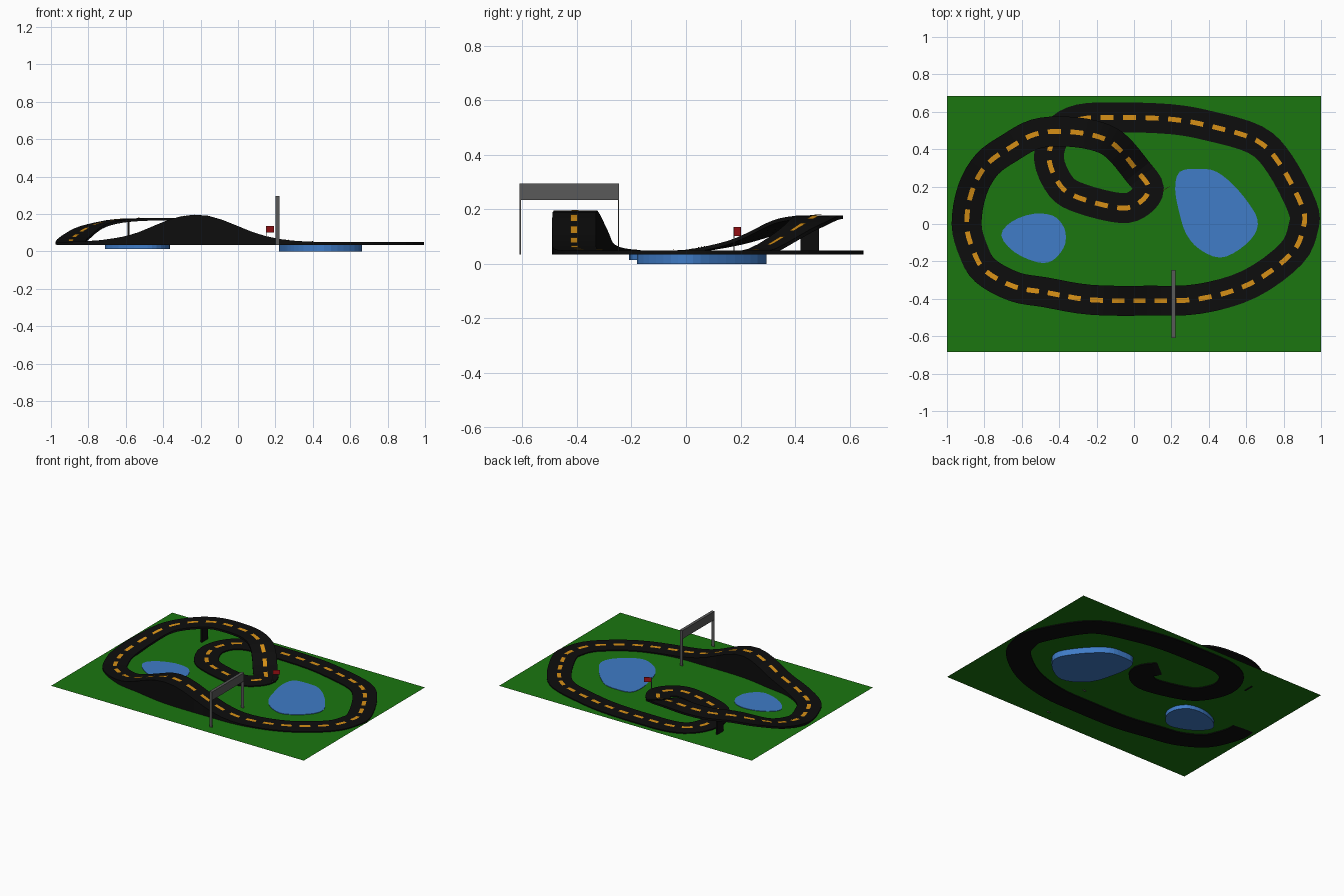
import bpy, bmesh, math
from mathutils import Vector

if "Cube" in bpy.data.objects:
    bpy.data.objects.remove(bpy.data.objects["Cube"])


def mat(name, r, g, b):
    m = bpy.data.materials.new(name)
    m.diffuse_color = (r, g, b, 1)
    m.use_nodes = True
    m.node_tree.nodes["Principled BSDF"].inputs["Base Color"].default_value = m.diffuse_color
    return m


GREEN = mat("grass", .011, .18, .005)
BLACK = mat("asphalt", .004, .004, .004)
ORANGE = mat("orange_paint", .68, .28, .008)
BLUE = mat("water", .05, .2, .57)
GREY = mat("dark_grey", .1, .1, .1)
RED = mat("red", .4, .006, .008)


def make(name, verts, faces, material, solid=True):
    me = bpy.data.meshes.new(name)
    me.from_pydata([tuple(v) for v in verts], [], faces)
    if solid:
        bm = bmesh.new()
        bm.from_mesh(me)
        bmesh.ops.recalc_face_normals(bm, faces=bm.faces)
        bm.to_mesh(me)
        bm.free()
    me.materials.append(material)
    ob = bpy.data.objects.new(name, me)
    bpy.context.collection.objects.link(ob)
    return ob


def box(name, lo, hi, material):
    v = [(x, y, z) for x in (lo[0], hi[0]) for y in (lo[1], hi[1]) for z in (lo[2], hi[2])]
    f = [(0, 1, 3, 2), (4, 6, 7, 5), (0, 4, 5, 1), (2, 3, 7, 6), (0, 2, 6, 4), (1, 5, 7, 3)]
    return make(name, v, f, material)


def smooth_loop(pts, steps):
    """Closed Catmull-Rom curve through the points."""
    p = [Vector(q) for q in pts]
    n, out = len(p), []
    for i in range(n):
        a, b, c, d = p[i - 1], p[i], p[(i + 1) % n], p[(i + 2) % n]
        for k in range(steps):
            t = k / steps
            out.append(.5 * (2 * b + (c - a) * t + (2 * a - 5 * b + 4 * c - d) * t * t
                             + (3 * b - a - 3 * c + d) * t ** 3))
    return out


# ground sheet
make("grass_ground", [(-1, -.685, .042), (1, -.685, .042), (1, .685, .042), (-1, .685, .042)],
     [(0, 1, 2, 3)], GREEN, False)

# track centre line: flat sections, then the bridge climb with its own heights
F = .049
flat = [(-.235, -.405), (.07, -.41), (.35, -.40), (.62, -.32), (.84, -.16), (.905, -.02),
        (.90, .09), (.78, .32), (.65, .45), (.40, .525), (.2, .56), (-.07, .57), (-.29, .56),
        (-.41, .49), (-.455, .35), (-.39, .20), (-.28, .135), (-.07, .085), (.03, .115), (.08, .19)]
bridge = [(.02, .28, .056), (-.1, .42, .14), (-.22, .475, .174), (-.385, .495, .178),
          (-.53, .48, .177), (-.66, .41, .167), (-.785, .32, .135), (-.865, .18, .085),
          (-.895, 0, .052)]
tail = [(-.86, -.14), (-.795, -.25), (-.64, -.335), (-.475, -.365)]
line = smooth_loop([(x, y, F) for x, y in flat] + bridge + [(x, y, F) for x, y in tail], 4)
for p in line:
    p.z = max(p.z, F)
    if p.y < -.2:  # hill
        p.z = F + .147 * math.exp(-((p.x + .22) / .3) ** 2)


def side(i):
    n = len(line)
    d = line[(i + 1) % n] - line[i - 1]
    return Vector((-d.y, d.x, 0)).normalized()


# track ribbon, solid down to the ground under the hill
verts, faces, n = [], [], len(line)
for i, p in enumerate(line):
    s = side(i) * .08
    low = .035 if p.y < -.1 else p.z - .014
    for q, z in ((p + s, p.z), (p - s, p.z), (p - s, low), (p + s, low)):
        verts.append((q.x, q.y, z))
for i in range(n):
    a, b = 4 * i, 4 * ((i + 1) % n)
    for k in range(4):
        faces.append((a + k, a + (k + 1) % 4, b + (k + 1) % 4, b + k))
make("race_track", verts, faces, BLACK)

# dashed centre line
dist = [0]
for i in range(n):
    dist.append(dist[-1] + (line[(i + 1) % n] - line[i]).length)


def at(s):
    s %= dist[-1]
    i = max(k for k in range(n) if dist[k] <= s)
    t = (s - dist[i]) / (dist[i + 1] - dist[i])
    j = (i + 1) % n
    return line[i].lerp(line[j], t), side(i).lerp(side(j), t).normalized()


verts, faces = [], []
count = round(dist[-1] / .12)
for d in range(count):
    for k in range(5):
        p, s = at(d * dist[-1] / count + k * .0175)
        up = Vector((0, 0, .003))
        verts += [p + s * .013 + up, p - s * .013 + up]
        if k:
            m = len(verts)
            faces.append((m - 4, m - 3, m - 1, m - 2))
make("centre_dashes", verts, faces, ORANGE, False)


# lakes
def lake(name, pts, bottom, top):
    o = smooth_loop([(x, y, 0) for x, y in pts], 3)
    m = len(o)
    v = [(p.x, p.y, bottom) for p in o] + [(p.x, p.y, top) for p in o]
    f = [tuple(range(m)), tuple(range(m, 2 * m))]
    f += [(i, (i + 1) % m, m + (i + 1) % m, m + i) for i in range(m)]
    make(name, v, f, BLUE)


lake("large_lake", [(.245, .28), (.35, .295), (.44, .28), (.53, .21), (.61, .115), (.66, .025),
                    (.645, -.055), (.565, -.135), (.46, -.18), (.35, -.135), (.28, -.055),
                    (.245, .05), (.22, .185)], 0, .045)
lake("small_lake", [(-.71, -.06), (-.65, .015), (-.535, .055), (-.435, .045), (-.385, 0),
                    (-.365, -.055), (-.375, -.125), (-.435, -.195), (-.515, -.205),
                    (-.64, -.15)], .014, .045)

# bridge pillar
box("bridge_pillar", (-.59, .42, .038), (-.58, .488, .168), BLACK)

# start gate
box("gate_beam", (.2, -.61, .235), (.221, -.245, .295), GREY)
for name, y in (("gate_leg_outer", -.61), ("gate_leg_inner", -.25)):
    box(name, (.2, y, .035), (.221, y + .005, .24), GREY)

# corner flag on a pole
box("flag_pole", (.149, .174, .04), (.153, .178, .135), GREY)
flag = box("flag", (0, -.001, .102), (.047, .001, .135), RED)
flag.location = (.151, .176, 0)
flag.rotation_euler.z = math.atan2(.025, .04)
